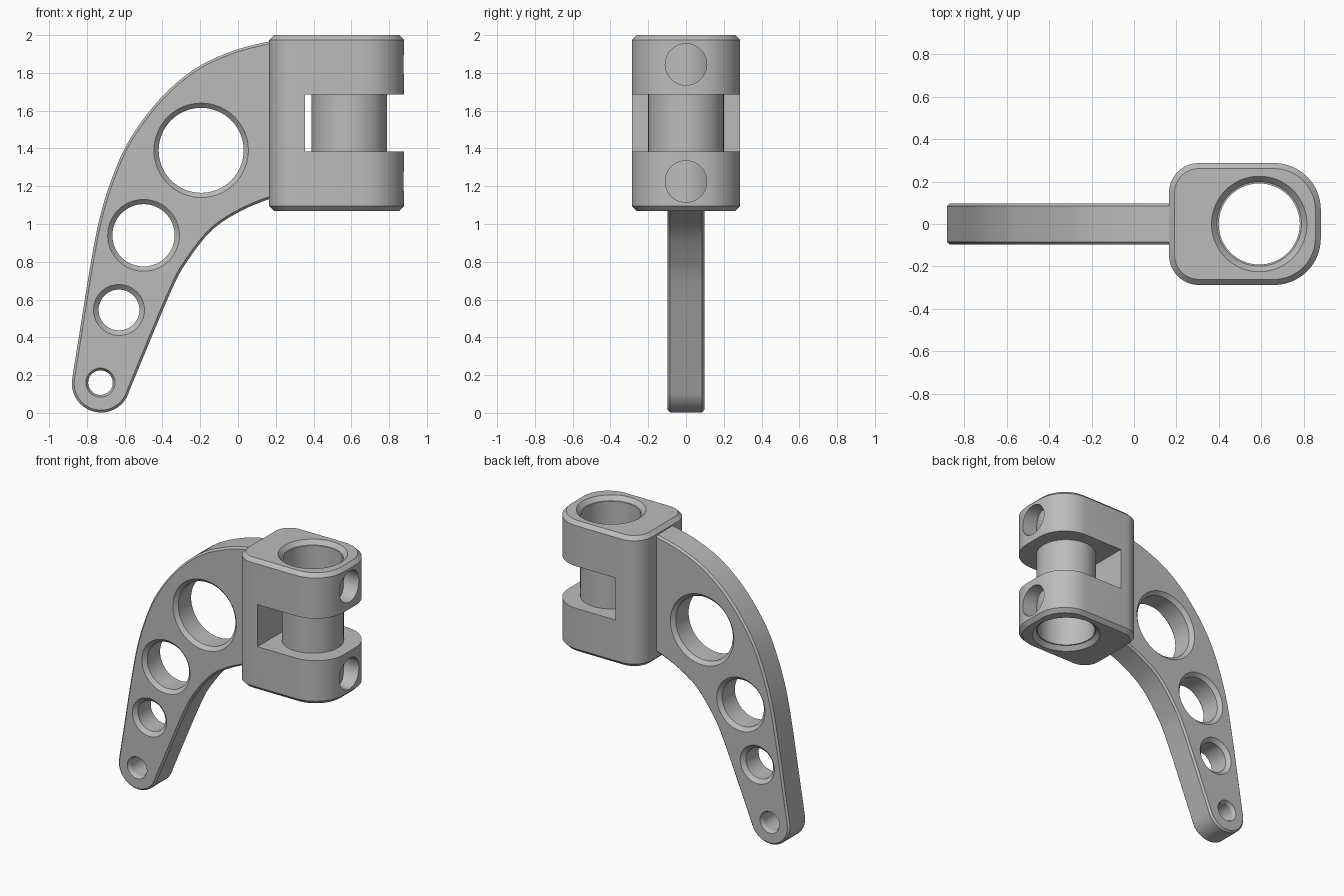
import bpy, bmesh
from math import cos, sin, radians, tau
from mathutils import Vector, Matrix

if "Cube" in bpy.data.objects:
    bpy.data.objects.remove(bpy.data.objects["Cube"])

grey = bpy.data.materials.new("machined grey")
grey.use_nodes = True
grey.diffuse_color = (0.5, 0.5, 0.5, 1)
grey.node_tree.nodes["Principled BSDF"].inputs["Base Color"].default_value = grey.diffuse_color

SEG = 64
TO_FRONT = Matrix.Rotation(radians(90), 4, "X")   # local z -> -y, local y -> z
TO_SIDE = Matrix.Rotation(radians(90), 4, "Y")    # local z -> +x


def finish(name, bm):
    bmesh.ops.recalc_face_normals(bm, faces=bm.faces)
    mesh = bpy.data.meshes.new(name)
    bm.to_mesh(mesh)
    bm.free()
    mesh.materials.append(grey)
    ob = bpy.data.objects.new(name, mesh)
    bpy.context.collection.objects.link(ob)
    return ob


def activate(ob):
    bpy.ops.object.select_all(action="DESELECT")
    ob.select_set(True)
    bpy.context.view_layer.objects.active = ob


def prism(name, outline, low, high, matrix=Matrix()):
    """Extrude a flat outline along its local z axis."""
    bm = bmesh.new()
    base = bm.faces.new([bm.verts.new((p[0], p[1], low)) for p in outline])
    top = bmesh.ops.extrude_face_region(bm, geom=[base])["geom"]
    verts = [v for v in top if isinstance(v, bmesh.types.BMVert)]
    bmesh.ops.translate(bm, verts=verts, vec=(0, 0, high - low))
    bm.transform(matrix)
    return finish(name, bm)


def lathe(name, profile, matrix):
    """Spin a closed (radius, height) profile around local z."""
    bm = bmesh.new()
    rings = []
    for r, h in profile:
        rings.append([bm.verts.new((r * cos(tau * i / SEG), r * sin(tau * i / SEG), h))
                      for i in range(SEG)])
    return bm, rings, matrix


def skin(name, profile, matrix, closed=False):
    bm, rings, matrix = lathe(name, profile, matrix)
    pairs = list(zip(rings, rings[1:]))
    if closed:
        pairs.append((rings[-1], rings[0]))
    else:
        bm.faces.new(rings[0])
        bm.faces.new(rings[-1])
    for a, b in pairs:
        for i in range(SEG):
            j = (i + 1) % SEG
            bm.faces.new((a[i], a[j], b[j], b[i]))
    bm.transform(matrix)
    return finish(name, bm)


def countersunk(r, rim, half, depth):
    """Profile of a drill with a flared rim at both ends."""
    over = 0.02
    flare = rim + (rim - r) * over / depth
    return [(flare, -half - over), (r, depth - half), (r, half - depth), (flare, half + over)]


def chamfer(ob, width):
    activate(ob)
    mod = ob.modifiers.new("chamfer", "BEVEL")
    mod.width, mod.segments = width, 1
    mod.limit_method, mod.angle_limit = "ANGLE", radians(60)
    bpy.ops.object.modifier_apply(modifier=mod.name)


def cut(ob, cutter):
    activate(ob)
    mod = ob.modifiers.new("cut", "BOOLEAN")
    mod.operation, mod.solver, mod.object = "DIFFERENCE", "EXACT", cutter
    bpy.ops.object.modifier_apply(modifier=mod.name)
    bpy.data.objects.remove(cutter)


def smooth(ob):
    activate(ob)
    bpy.ops.object.shade_smooth_by_angle(angle=radians(25))


def arc(cx, cy, r, start, end, steps):
    return [(cx + r * cos(radians(start + (end - start) * i / steps)),
             cy + r * sin(radians(start + (end - start) * i / steps))) for i in range(steps + 1)]


def spline(points, steps=6):
    """Smooth curve through the points."""
    p = [Vector(q) for q in points]
    p = [2 * p[0] - p[1]] + p + [2 * p[-1] - p[-2]]
    out = []
    for a, b, c, d in zip(p, p[1:], p[2:], p[3:]):
        for i in range(steps):
            t = i / steps
            out.append((b * 2 + (c - a) * t + (a * 2 - b * 5 + c * 4 - d) * t ** 2
                        + (b * 3 - a - c * 3 + d) * t ** 3) / 2)
    return out + [p[-2]]


# Curved arm with a rounded tip
outer = spline([(.25, 1.975), (.16, 1.965), (-.03, 1.915), (-.23, 1.82), (-.415, 1.66),
                (-.575, 1.445), (-.67, 1.235), (-.735, 1.02), (-.785, .76), (-.83, .48),
                (-.875, .2)])
tip = arc(-.725, .157, .155, 176, 338, 24)
inner = spline([(-.57, .13), (-.352, .65), (-.257, .82), (-.135, .97), (.008, 1.065),
                (.16, 1.13), (.25, 1.15)])
arm = prism("arm", outer + tip + inner, -.097, .097, TO_FRONT)
chamfer(arm, .026)

# Lightening holes, shrinking towards the tip
for x, z, r, rim in [(-.195, 1.39, .225, .25), (-.5, .94, .165, .19),
                     (-.63, .545, .108, .135), (-.728, .16, .065, .077)]:
    place = Matrix.Translation((x, 0, z)) @ TO_FRONT
    cut(arm, skin("arm_hole", countersunk(r, rim, .097, .025), place))
smooth(arm)

# Clamp block with rounded corners
LOW, HIGH, SIDE = 1.07, 2.0, .287
outline = (arc(.66, SIDE - .22, .22, 90, 0, 16) + arc(.66, .22 - SIDE, .22, 0, -90, 16)
           + arc(.305, .14 - SIDE, .14, -90, -180, 12) + arc(.305, SIDE - .14, .14, 180, 90, 12))
block = prism("clamp_block", outline, LOW, HIGH)
chamfer(block, .026)

# Slot, main bore and side holes
BORE = .59
cut(block, prism("slot", [(.355, -.5), (1.2, -.5), (1.2, .5), (.355, .5)], 1.385, 1.685))
middle = Matrix.Translation((BORE, 0, (LOW + HIGH) / 2))
cut(block, skin("bore", countersunk(.199, .225, (HIGH - LOW) / 2, .03), middle))
for z in (1.225, 1.845):
    place = Matrix.Translation((BORE + .1, 0, z)) @ TO_SIDE
    cut(block, skin("side_hole", [(.11, 0), (.11, .4)], place))
smooth(block)

# Thin sleeve lining the bore
half = (HIGH - LOW) / 2 - .03
sleeve = skin("sleeve", [(.191, -half), (.2, -half), (.2, half), (.191, half)], middle, closed=True)
smooth(sleeve)
